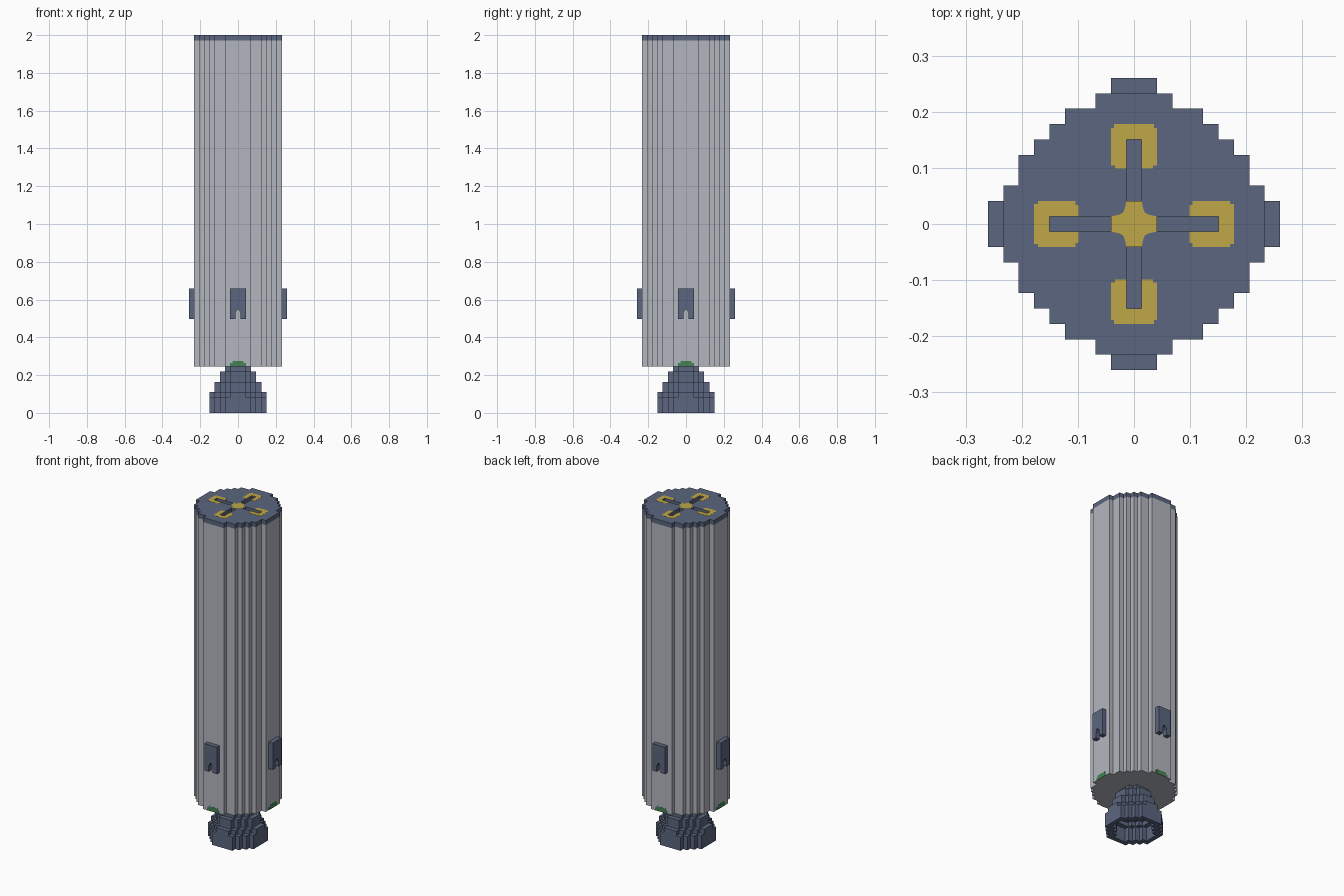
import bpy, bmesh, math
from mathutils import Matrix, Vector

cube = bpy.data.objects.get("Cube")
if cube:
    bpy.data.objects.remove(cube, do_unlink=True)

V = 2 / 73  # size of one block


def material(name, rgb):
    m = bpy.data.materials.new(name)
    m.use_nodes = True
    m.diffuse_color = (*rgb, 1)
    m.node_tree.nodes["Principled BSDF"].inputs["Base Color"].default_value = (*rgb, 1)
    return m


GREY = material("light grey", (0.45, 0.47, 0.515))
BLUE = material("slate blue", (0.104, 0.133, 0.214))
YELLOW = material("yellow", (0.53, 0.39, 0.066))
GREEN = material("green", (0.06, 0.224, 0.084))


def finish(name, bm, mat):
    bmesh.ops.recalc_face_normals(bm, faces=bm.faces)
    bmesh.ops.scale(bm, vec=(V, V, V), verts=bm.verts)
    mesh = bpy.data.meshes.new(name)
    bm.to_mesh(mesh)
    bm.free()
    mesh.materials.append(mat)
    obj = bpy.data.objects.new(name, mesh)
    bpy.context.collection.objects.link(obj)
    return obj


def stair(*corners):
    """Grid cells of a stepped round outline, from (half x, half y) corners."""
    return {(i, j) for i in range(-10, 11) for j in range(-10, 11)
            if any(abs(i) < x and abs(j) < y for x, y in corners)}


def blocks(name, layers, mat):
    """Stack layers (z0, z1, cells) and keep only the exposed faces."""
    bm = bmesh.new()

    def quad(pts):
        bm.faces.new([bm.verts.new(p) for p in pts])

    for n, (z0, z1, cells) in enumerate(layers):
        below = layers[n - 1][2] if n else set()
        above = layers[n + 1][2] if n + 1 < len(layers) else set()
        for i, j in cells:
            a, b, c, d = i - .5, i + .5, j - .5, j + .5
            ring = [(a, c), (b, c), (b, d), (a, d)]
            if (i, j) not in above:
                quad([(x, y, z1) for x, y in ring])
            if (i, j) not in below:
                quad([(x, y, z0) for x, y in reversed(ring)])
            for k, (di, dj) in enumerate([(0, -1), (1, 0), (0, 1), (-1, 0)]):
                if (i + di, j + dj) not in cells:
                    p, q = ring[k], ring[(k + 1) % 4]
                    quad([(*p, z0), (*q, z0), (*q, z1), (*p, z1)])
    bmesh.ops.remove_doubles(bm, verts=bm.verts, dist=1e-4)
    bmesh.ops.dissolve_limit(bm, angle_limit=0.01, verts=bm.verts, edges=bm.edges)
    return finish(name, bm, mat)


def prism(name, pts, push, mat, turn=0):
    """Extrude a flat outline along push, then turn it by quarter turns."""
    bm = bmesh.new()
    face = bm.faces.new([bm.verts.new(p) for p in pts])
    new = bmesh.ops.extrude_face_region(bm, geom=[face], use_keep_orig=True)["geom"]
    bmesh.ops.translate(bm, vec=Vector(push),
                        verts=[g for g in new if isinstance(g, bmesh.types.BMVert)])
    bmesh.ops.rotate(bm, verts=bm.verts, cent=(0, 0, 0),
                     matrix=Matrix.Rotation(turn * math.pi / 2, 3, 'Z'))
    return finish(name, bm, mat)


def mirror(half):
    """Complete an outline given for +x by adding its -x half."""
    return half + [(-x, z) for x, z in reversed(half)]


# Main tube and its cap with four grooves in a cross
DISC = stair((2.5, 8.5), (4.5, 7.5), (5.5, 6.5), (6.5, 5.5), (7.5, 4.5), (8.5, 2.5))
GROOVE = stair((5.5, .5), (.5, 5.5)) - stair((1.5, 1.5))
blocks("body_tube", [(9, 72, DISC)], GREY)
blocks("top_cap", [(72, 72.1, DISC), (72.1, 73, DISC - GROOVE)], BLUE)

# Stepped bell at the bottom, hollow from below
RIM = stair((5.5, 2.5), (4.5, 3.5), (3.5, 4.5), (2.5, 5.5))
SHOULDER = stair((5.5, 1.5), (4.5, 2.5), (3.5, 3.5), (2.5, 4.5), (1.5, 5.5))
WAIST = stair((4.5, 1.5), (3.5, 2.5), (2.5, 3.5), (1.5, 4.5))
NECK = stair((3.5, 1.5), (2.5, 2.5), (1.5, 3.5))
THROAT = stair((2.5, 1.5), (1.5, 2.5))
blocks("engine_bell", [(0, 3, RIM - WAIST), (3, 4, SHOULDER - NECK),
                       (4, 6, WAIST - THROAT), (6, 8, NECK), (8, 9, THROAT)], BLUE)

# Yellow centre mark on the cap
arm = [(1.5, .5), (1.0, .6), (.72, .72), (.6, 1.0), (.5, 1.5)]
star = []
for k in range(4):
    rot = Matrix.Rotation(k * math.pi / 2, 2)
    star += [rot @ Vector(p) for p in arm]
prism("cap_centre_mark", [(p.x, p.y, 73) for p in star], (0, 0, .03), YELLOW)

# Outlines repeated on the four sides
u_mark = mirror([(.5, 5.5), (.5, 3.6), (1.25, 3.6), (1.25, 3.8), (1.5, 3.8),
                 (1.5, 6.25), (1.3, 6.25), (1.3, 6.5)])
u_mark = u_mark[:8] + u_mark[8:]
pad = mirror([(.25, 20), (.25, 19.75), (.5, 19.4), (.5, 18.1), (1.5, 18.1), (1.5, 24)])
patch = mirror([(1.5, 9), (1.5, 9.6), (1.1, 9.6), (1.1, 10)])
for k, side in enumerate(("front", "left", "back", "right")):
    prism(f"cap_mark_{side}", [(x, -y, 73) for x, y in u_mark], (0, 0, .03), YELLOW, k)
    prism(f"side_pad_{side}", [(x, -8.5, z) for x, z in pad], (0, -1, 0), BLUE, k)
    prism(f"base_patch_{side}", [(x, -8.5, z) for x, z in patch], (0, -.04, 0), GREEN, k)
